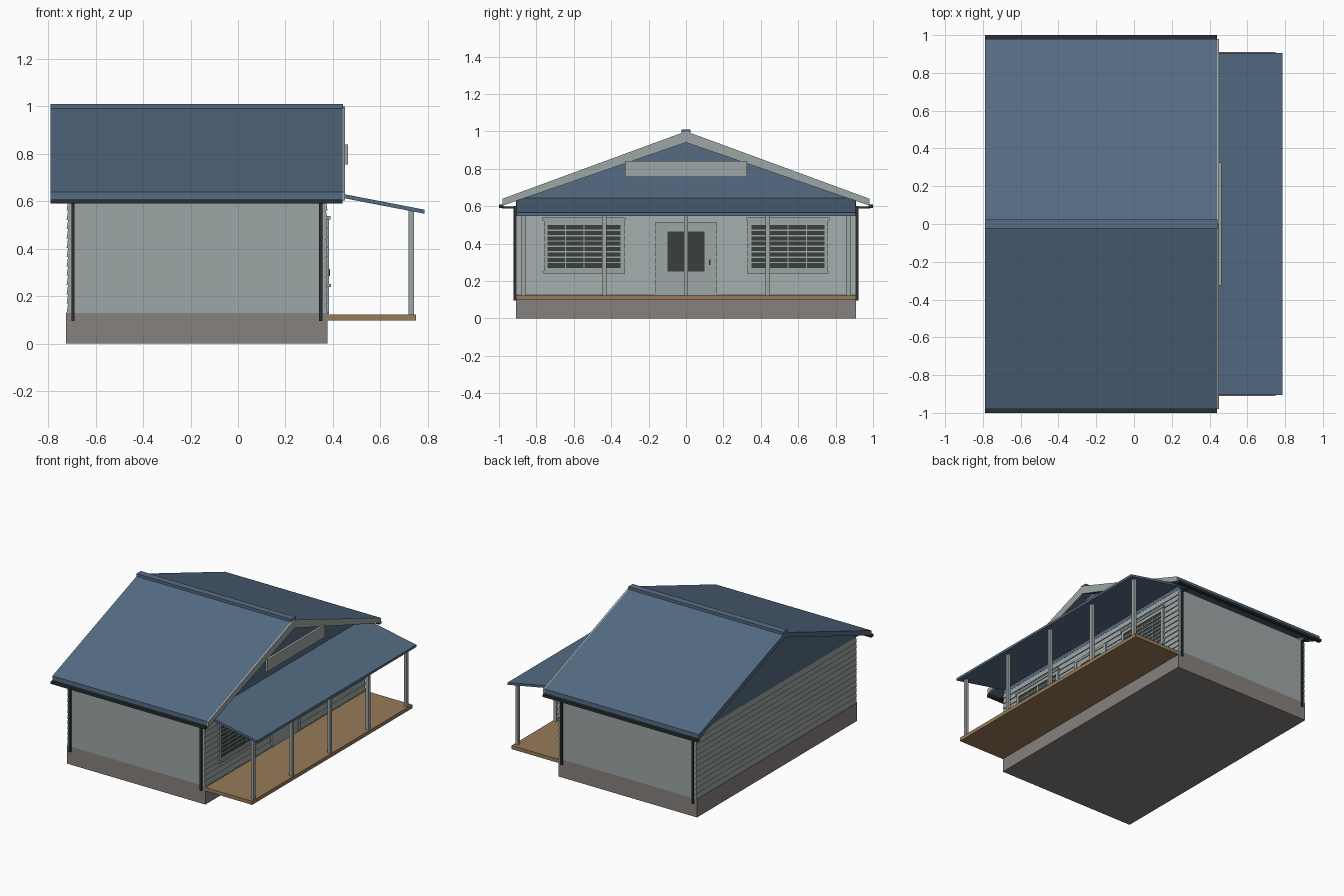
import bpy, bmesh
from mathutils import Vector

if "Cube" in bpy.data.objects:
    bpy.data.objects.remove(bpy.data.objects["Cube"], do_unlink=True)


def material(name, rgb):
    m = bpy.data.materials.new(name)
    m.use_nodes = True
    m.diffuse_color = (*rgb, 1)
    m.node_tree.nodes["Principled BSDF"].inputs["Base Color"].default_value = (*rgb, 1)
    return m


PAINT = material("pale grey paint", (0.34, 0.39, 0.38))
BLUE = material("blue roofing", (0.09, 0.15, 0.23))
STONE = material("grey foundation", (0.24, 0.22, 0.21))
WOOD = material("brown decking", (0.31, 0.20, 0.10))
DARK = material("dark gutter", (0.025, 0.03, 0.03))
GLASS = material("dark glass", (0.04, 0.05, 0.048))


def finish(name, bm, mat):
    bmesh.ops.recalc_face_normals(bm, faces=bm.faces)
    mesh = bpy.data.meshes.new(name)
    bm.to_mesh(mesh)
    bm.free()
    mesh.materials.append(mat)
    ob = bpy.data.objects.new(name, mesh)
    bpy.context.collection.objects.link(ob)
    return ob


def box(name, x, y, z, mat):
    """Box from (min, max) pairs."""
    bm = bmesh.new()
    bmesh.ops.create_cube(bm, size=1)
    for v in bm.verts:
        v.co = [r[0] if c < 0 else r[1] for c, r in zip(v.co, (x, y, z))]
    return finish(name, bm, mat)


def extrude(name, points, direction, mat):
    """Solid swept from a flat outline."""
    bm = bmesh.new()
    face = bm.faces.new([bm.verts.new(p) for p in points])
    out = bmesh.ops.extrude_face_region(bm, geom=[face])
    verts = [g for g in out["geom"] if isinstance(g, bmesh.types.BMVert)]
    bmesh.ops.translate(bm, verts=verts, vec=Vector(direction))
    # keep the starting cap so the solid is closed
    if not face.is_valid or len(bm.faces) < len(points) + 2:
        bm.verts.ensure_lookup_table()
        bm.faces.new(bm.verts[:len(points)])
    return finish(name, bm, mat)


def gable_prism(name, half, x, thickness, mat):
    """Outline in y, z given for the +y half, mirrored and swept along x."""
    outline = half + [(-y, z) for y, z in reversed(half) if y > 0]
    return extrude(name, [(x, y, z) for y, z in outline], (thickness, 0, 0), mat)


# Body
W = 0.91
FRONT, BACK = 0.37, -0.715
box("foundation", (-0.725, 0.378), (-W, W), (0, 0.13), STONE)
box("walls", (BACK, FRONT), (-W, W), (0.13, 0.605), PAINT)

# Lapped siding on the two gable walls
ROWS = 12
step = (0.6 - 0.13) / ROWS
for name, x, s in (("porch_siding", FRONT, 1), ("rear_siding", BACK, -1)):
    outline = [(x - s * 0.005, -W, 0.13)]
    for i in range(ROWS):
        z = 0.13 + i * step
        outline += [(x + s * 0.007, -W, z), (x + s * 0.001, -W, z + step)]
    outline.append((x - s * 0.005, -W, 0.6))
    extrude(name, outline, (0, 2 * W, 0), PAINT)

# Main roof: chevron slab, gable infills, barge boards and ridge cap
chevron = [(0, 1.0), (0.98, 0.64), (0.98, 0.605), (0, 0.965)]
outer = [(-0.98, 0.64), (0, 1.0), (0.98, 0.64)]
inner = [(0.98, 0.605), (0, 0.965), (-0.98, 0.605)]
extrude("main_roof", [(-0.79, y, z) for y, z in outer + inner], (1.23, 0, 0), BLUE)
board = [(0.98, 0.603), (0, 0.94), (-0.98, 0.603)]
extrude("barge_boards", [(0.438, y, z) for y, z in outer + board], (0.012, 0, 0), PAINT)
gable = [(0, 0.975), (W, 0.64), (W, 0.6)]
gable_prism("porch_gable", gable, FRONT - 0.01, 0.012, BLUE)
gable_prism("rear_gable", gable, BACK - 0.002, 0.012, BLUE)
box("ridge_cap", (-0.79, 0.442), (-0.025, 0.025), (0.985, 1.01), BLUE)
box("gable_plate", (0.445, 0.463), (-0.325, 0.325), (0.755, 0.84), PAINT)

# Gutters and downpipes on both eaves
for side, s in (("left", 1), ("right", -1)):
    def span(a, b):
        return tuple(sorted((s * a, s * b)))
    box(f"gutter_{side}", (-0.79, 0.44), span(0.975, 1.0), (0.59, 0.608), DARK)
    for end, x in (("rear", -0.695), ("porch", 0.348)):
        px = (x - 0.007, x + 0.007)
        box(f"downpipe_{end}_{side}", px, span(W - 0.002, W + 0.012), (0.095, 0.6), DARK)
        box(f"pipe_elbow_{end}_{side}", px, span(W, 0.985), (0.588, 0.598), DARK)

# Porch
box("porch_deck", (0.375, 0.75), (-W, W), (0.097, 0.123), WOOD)
extrude("porch_roof",
        [(0.37, -0.905, 0.645), (0.785, -0.905, 0.565),
         (0.785, -0.905, 0.548), (0.37, -0.905, 0.628)], (0, 1.81, 0), BLUE)
for i in range(5):
    y = (i - 2) * 0.435
    box(f"porch_post_{i + 1}", (0.719, 0.741), (y - 0.011, y + 0.011), (0.12, 0.562), PAINT)

# Door
box("door_panel", (FRONT, 0.379), (-0.14, 0.14), (0.125, 0.5), PAINT)
box("door_glass", (FRONT, 0.382), (-0.1, 0.1), (0.25, 0.465), GLASS)
box("door_handle", (FRONT, 0.387), (0.122, 0.13), (0.285, 0.315), DARK)
for side, s in (("left", 1), ("right", -1)):
    box(f"door_jamb_{side}", (FRONT, 0.384),
        tuple(sorted((s * 0.14, s * 0.163))), (0.125, 0.515), PAINT)
box("door_head", (FRONT, 0.384), (-0.14, 0.14), (0.498, 0.515), PAINT)

# Louvred windows
for side, c in (("left", 0.545), ("right", -0.545)):
    def about(half, offset=0):
        return (c + offset - half, c + offset + half)
    box(f"window_glass_{side}", (FRONT, 0.379), about(0.2), (0.265, 0.505), GLASS)
    box(f"window_sill_{side}", (FRONT, 0.391), about(0.218), (0.24, 0.252), PAINT)
    box(f"window_apron_{side}", (FRONT, 0.384), about(0.21), (0.252, 0.27), PAINT)
    box(f"window_head_{side}", (FRONT, 0.384), about(0.21), (0.5, 0.525), PAINT)
    box(f"window_cap_{side}", (FRONT, 0.389), about(0.222), (0.523, 0.538), PAINT)
    for j, off in enumerate((-0.205, 0.205)):
        box(f"window_jamb_{side}_{j}", (FRONT, 0.384), about(0.01, off), (0.25, 0.525), PAINT)
    for j, off in enumerate((-0.1, 0, 0.1)):
        box(f"window_bar_{side}_{j}", (FRONT, 0.382), about(0.003, off), (0.265, 0.505), PAINT)
    for j in range(7):
        z = 0.27 + (j + 1) * 0.23 / 8
        box(f"louvre_{side}_{j}", (FRONT, 0.382), about(0.2), (z - 0.0035, z + 0.0035), PAINT)
